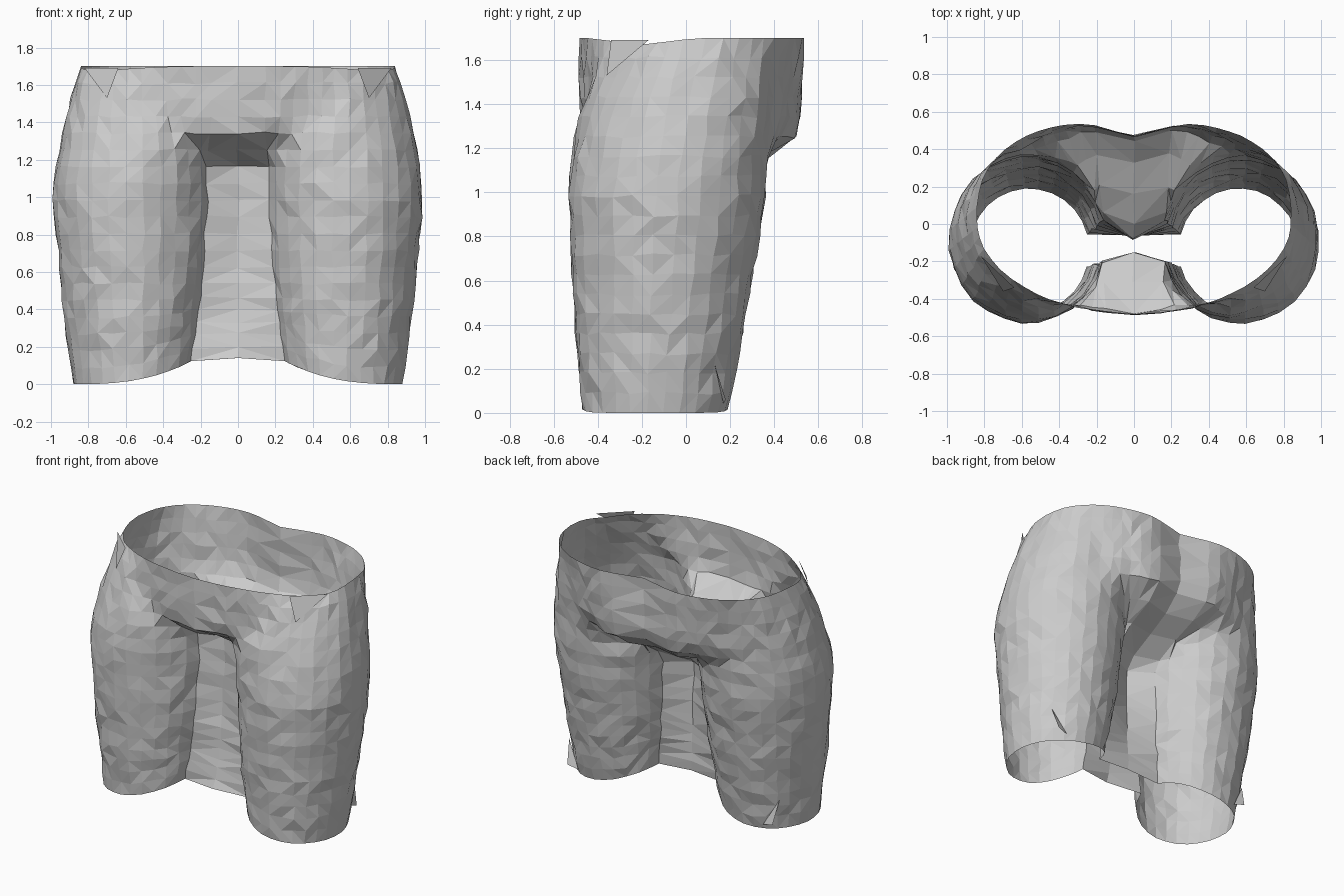
import bpy, bmesh, random
from math import sin, cos, radians, exp, copysign

if "Cube" in bpy.data.objects:
    bpy.data.objects.remove(bpy.data.objects["Cube"])

random.seed(4)
HEIGHT = 1.7
ROWS = 20
ARC = 26        # points around each thigh


def smooth(a, b, v):
    t = max(0, min(1, (v - a) / (b - a)))
    return t * t * (3 - 2 * t)


def mix(a, b, t):
    return a + (b - a) * t


def waist(angle):
    """Waist outline: -90 is front centre, 0 the side, 90 back centre with a cleft."""
    c, s = cos(radians(angle)), sin(radians(angle))
    if s < 0:
        return .84 * c, .02 + .5 * s
    x = .84 * max(c, 0) ** .8
    return x, .02 + .54 * s ** .75 - .09 * exp(-(x / .2) ** 2)


def belly(z, inside):
    """Front blend: the belly hangs lowest at the centre, its crease rises outward."""
    lift = .2 * (1 - inside)
    return smooth(1.15 + lift, 1.36 + lift, z)


def seat(z, inside):
    """Back blend: a shelf under each buttock, a longer slope at the centre."""
    return smooth(1.1 - .22 * inside ** 6, 1.33 - .03 * inside, z)


def half_section(z):
    """Front centre, round the thigh, to back centre; blends into the waist near the top."""
    u = min(z, 1)
    cx, cy = .56 + .01 * u, -.14 + .055 * u
    rx, ry = .32 + .14 * u - .04 * u * u, .33 + .145 * u - .03 * u * u
    outer = max(0, (z - 1) / (HEIGHT - 1)) ** 1.5
    pts = [(0, mix(-.28 + .13 * u ** .6, waist(-90)[1], belly(z, 1)))]
    for i in range(ARC):
        a = mix(-165, 165, i / (ARC - 1))       # 0 is the outer side of the thigh
        x, y = cx + rx * cos(radians(a)), cy + ry * sin(radians(a))
        m = abs(a)
        wx, wy = waist(copysign(m * 48 / 90 if m < 90 else mix(48, 80, (m - 90) / 75), a))
        inside = max(0, -cos(radians(a)))
        blend = belly if a < 0 else seat
        t = mix(outer, blend(z, inside), inside ** .5)
        pts.append((mix(x, wx, t), mix(y, wy, t)))
    pts.append((0, mix(-.06 - .03 * u, waist(90)[1], seat(z, 1))))
    return pts


def make_object(name, bm):
    mesh = bpy.data.meshes.new(name)
    bm.to_mesh(mesh)
    bm.free()
    obj = bpy.data.objects.new(name, mesh)
    bpy.context.collection.objects.link(obj)


# Shorts: one open, faceted cloth shell with the thighs joined by a narrow neck
bm = bmesh.new()
rings = []
for r in range(ROWS):
    z = HEIGHT * r / (ROWS - 1)
    inner = 0 < r < ROWS - 1
    half = half_section(z)
    ring = []
    for x, y in half + [(-x, y) for x, y in half[-2:0:-1]]:
        hem = .14 * max(0, min(1, (.88 - abs(x)) / .66)) ** 2.7 * max(0, 1 - z / .5)
        dip = 0 if r < ROWS - 1 else .03 * max(0, 1 - abs(y + .2) / .25)
        j = .008 if inner else .002
        ring.append(bm.verts.new((x + random.uniform(-j, j), y + random.uniform(-j, j),
                                  z + hem - dip + (random.uniform(-j, j) if inner else 0))))
    rings.append(ring)
for lo, hi in zip(rings, rings[1:]):
    for i in range(len(lo)):
        k = (i + 1) % len(lo)
        if random.random() < .5:
            tris = (lo[i], lo[k], hi[k]), (lo[i], hi[k], hi[i])
        else:
            tris = (lo[i], lo[k], hi[i]), (lo[k], hi[k], hi[i])
        for tri in tris:
            bm.faces.new(tri)
make_object("shorts_shell", bm)


# Small loose cloth corners at the waist and hem, on both sides
def flap(name, pts):
    bm = bmesh.new()
    for s in (1, -1):
        bm.faces.new([bm.verts.new((s * x, y, z)) for x, y, z in pts][::s])
    make_object(name, bm)


flap("waist_corner", [(.64, -.34, 1.69), (.7, -.36, 1.53), (.82, -.17, 1.69)])
flap("hem_corner", [(.72, .17, .04), (.82, .13, .22), (.8, .18, .06)])
